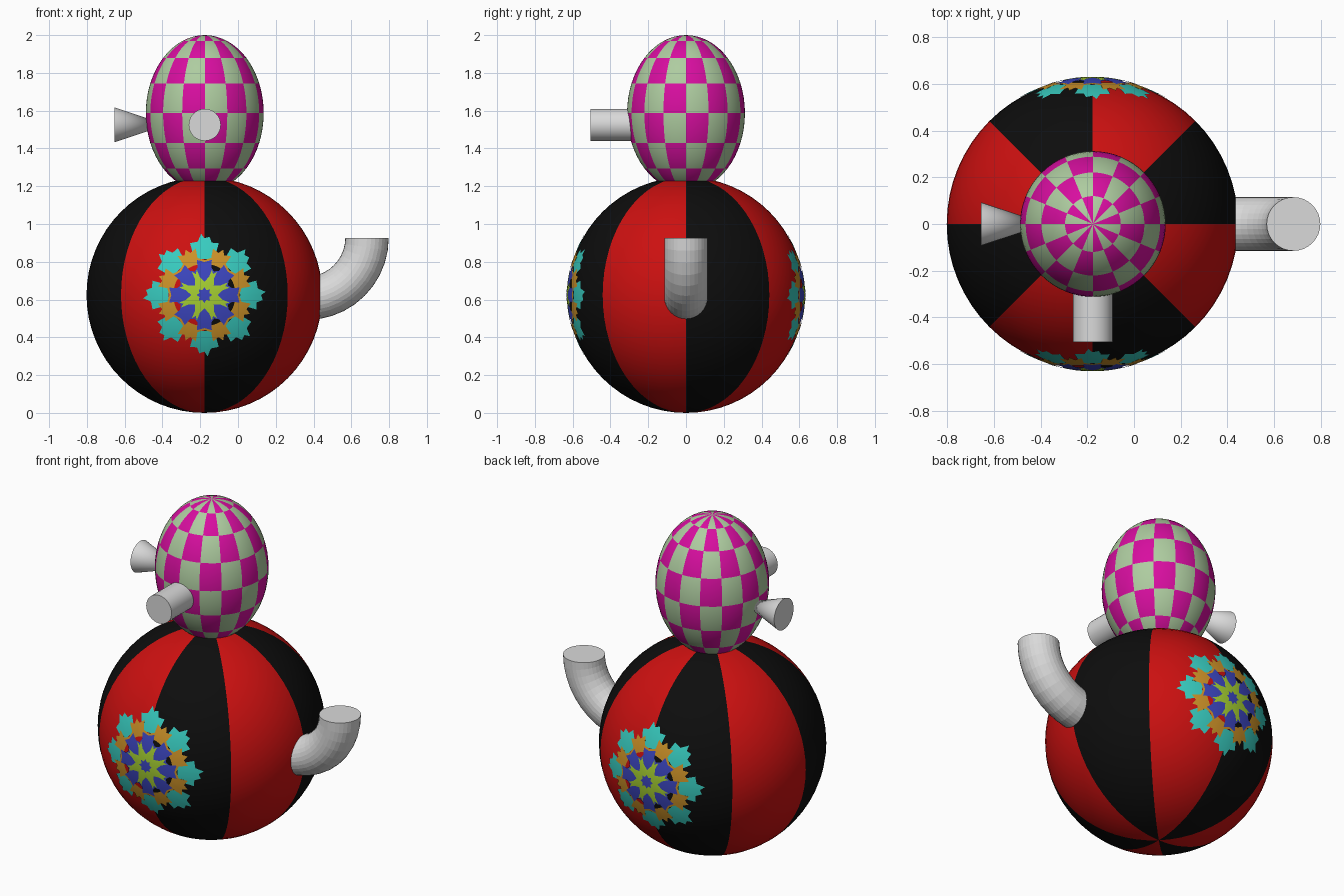
import bpy, bmesh, math
from mathutils import Matrix, Vector

if "Cube" in bpy.data.objects:
    bpy.data.objects.remove(bpy.data.objects["Cube"])

CX = -0.178          # shared vertical axis of body and head
R = 0.624            # body radius


def mat(name, r, g, b):
    lin = [(c / 255 / 12.92 if c <= 10 else ((c / 255 + 0.055) / 1.055) ** 2.4) for c in (r, g, b)]
    m = bpy.data.materials.new(name)
    m.diffuse_color = (*lin, 1)
    m.use_nodes = True
    m.node_tree.nodes["Principled BSDF"].inputs["Base Color"].default_value = m.diffuse_color
    return m


RED = mat("red", 204, 16, 16)
BLACK = mat("black", 13, 13, 13)
MAGENTA = mat("magenta", 216, 14, 160)
SAGE = mat("sage green", 174, 204, 160)
CYAN = mat("turquoise", 56, 204, 192)
ORANGE = mat("orange", 205, 146, 40)
BLUE = mat("blue", 60, 70, 192)
LIME = mat("lime", 166, 208, 50)
GREY = mat("light grey", 218, 218, 218)


def finish(name, bm, mats, smooth=40):
    bmesh.ops.recalc_face_normals(bm, faces=bm.faces)
    me = bpy.data.meshes.new(name)
    bm.to_mesh(me)
    bm.free()
    ob = bpy.data.objects.new(name, me)
    bpy.context.collection.objects.link(ob)
    for m in mats:
        me.materials.append(m)
    if smooth:
        bpy.ops.object.select_all(action='DESELECT')
        ob.select_set(True)
        bpy.context.view_layer.objects.active = ob
        bpy.ops.object.shade_smooth_by_angle(angle=math.radians(smooth))
    return ob


def ball(name, centre, scale, mats, rule):
    """Sphere whose faces are coloured by longitude and latitude (degrees)."""
    bm = bmesh.new()
    bmesh.ops.create_uvsphere(bm, u_segments=64, v_segments=32, radius=1)
    for f in bm.faces:
        c = f.calc_center_median().normalized()
        lon = math.degrees(math.atan2(c.y, c.x)) % 360
        f.material_index = rule(lon, math.degrees(math.asin(c.z)))
    bm.transform(Matrix.Translation(centre) @ Matrix.Diagonal((*scale, 1)))
    return finish(name, bm, mats)


# Body: eight red and black gores
ball("body", (CX, 0, R), (R, R, R), [BLACK, RED], lambda lon, lat: int(lon // 45) % 2)

# Head: chequered egg, 16 columns by 8 rows
ball("head", (CX + 0.002, 0, 1.587), (0.312, 0.312, 0.413), [MAGENTA, SAGE],
     lambda lon, lat: (int(lon // 22.5) + int((lat + 90) // 22.5) + 1) % 2)


# Nose cylinder and ear cone
def cone(name, base, tip, r1, r2):
    base, tip = Vector(base), Vector(tip)
    d = tip - base
    bm = bmesh.new()
    bmesh.ops.create_cone(bm, cap_ends=True, segments=32, radius1=r1, radius2=r2, depth=d.length)
    bm.transform(Matrix.Translation((base + tip) / 2) @ d.to_track_quat('Z', 'Y').to_matrix().to_4x4())
    finish(name, bm, [GREY])


cone("nose", (CX + 0.002, -0.505, 1.525), (CX + 0.002, -0.22, 1.525), 0.085, 0.085)
cone("ear", (-0.655, 0, 1.525), (-0.376, 0, 1.525), 0.093, 0.0)

# Arm: quarter-bend pipe opening upward
bm = bmesh.new()
STEPS, SIDES, rings = 10, 32, []
for i in range(STEPS + 1):
    a = math.radians(90 * i / STEPS)
    ring = []
    for j in range(SIDES):
        t = 2 * math.pi * j / SIDES
        d = 0.32 + 0.115 * math.cos(t)
        ring.append(bm.verts.new((0.363 + d * math.sin(a), 0.115 * math.sin(t), 0.927 - d * math.cos(a))))
    rings.append(ring)
for a, b in zip(rings, rings[1:]):
    for j in range(SIDES):
        k = (j + 1) % SIDES
        bm.faces.new((a[j], a[k], b[k], b[j]))
bm.faces.new(rings[0])
bm.faces.new(rings[-1])
finish("arm", bm, [GREY], smooth=0)

# Flower layers: (name, material, turn, inner radius, outline of one petal as (degrees, radius))
LAYERS = [
    ("outer_petals", CYAN, 0, 0.19, [(-22.5, .2), (-13, .235), (-15.5, .285), (-8, .28), (-5, .31), (0, .3),
                                     (3, .325), (7, .285), (15.5, .285), (13, .235)]),
    ("middle_petals", ORANGE, 22.5, 0.165, [(-22.5, .185), (-12, .2), (-12, .25), (-4, .235), (0, .26),
                                            (4, .235), (12, .25), (12, .2)]),
    ("inner_petals", BLUE, 0, 0.05, [(-22.5, .135), (-14, .15), (-12, .19), (0, .175), (12, .19), (14, .15)]),
    ("flower_heart", LIME, 22.5, 0.02, [(-22.5, .07), (-8, .1), (-6, .14), (0, .12), (6, .14), (8, .1)]),
    ("flower_centre", BLUE, 0, 0.0, [(-22.5, .028), (0, .042)]),
]


def flower_layer(name, m, turn, inner, petal, lift, side):
    """Thin plate wrapped on the body; side 1 is the front, -1 the back."""
    bm = bmesh.new()
    outline = [(math.radians(90 + turn + 45 * k + a), r) for k in range(8) for a, r in petal]
    n, rad, cols = 6, R + lift, []
    for a, r in outline:
        col = []
        for i in range(n + 1):
            p = inner + (r - inner) * i / n
            x, z = p * math.cos(a), p * math.sin(a)
            col.append(bm.verts.new((CX + side * x, -side * math.sqrt(rad * rad - p * p), R + z)))
        cols.append(col)
    for a, b in zip(cols, cols[1:] + cols[:1]):
        for i in range(n):
            bm.faces.new((a[i], a[i + 1], b[i + 1], b[i]))
    bmesh.ops.remove_doubles(bm, verts=bm.verts, dist=1e-5)
    ob = finish(name, bm, [m])
    if sum(p.normal.y for p in ob.data.polygons) * side > 0:
        ob.data.flip_normals()


for label, side in (("front", 1), ("back", -1)):
    for i, (name, m, turn, inner, petal) in enumerate(LAYERS):
        flower_layer(f"{label}_{name}", m, turn, inner, petal, 0.002 + 0.0015 * i, side)
